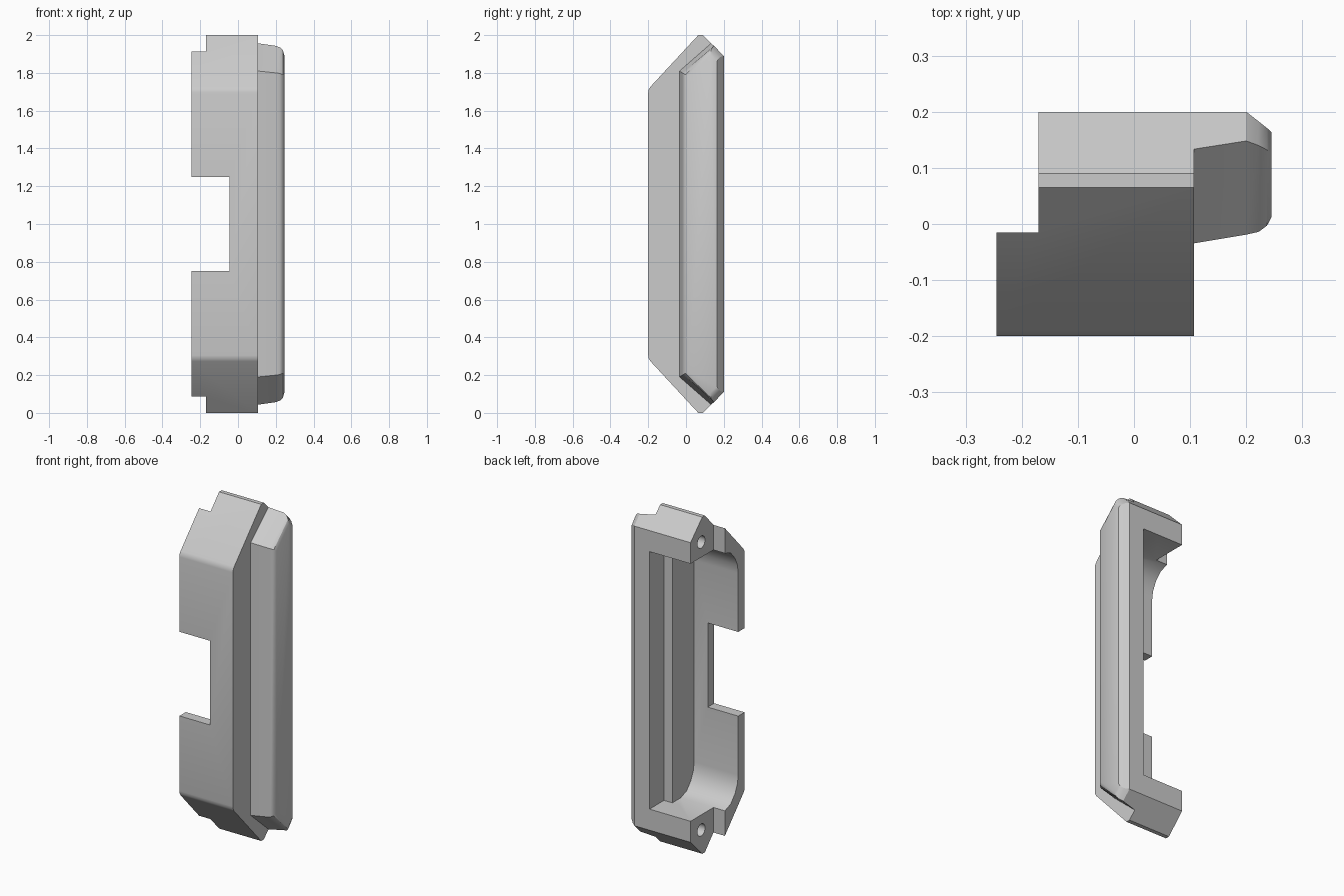
import bpy, bmesh, math
from mathutils import Matrix

cube = bpy.data.objects.get("Cube")
if cube:
    bpy.data.objects.remove(cube, do_unlink=True)

mat = bpy.data.materials.new("light_grey")
mat.use_nodes = True
GREY = (0.6, 0.6, 0.6, 1)
mat.diffuse_color = GREY
mat.node_tree.nodes["Principled BSDF"].inputs["Base Color"].default_value = GREY


def mirrored(upper):
    """Close a (y, z) half profile by mirroring it about mid height."""
    return upper + [(y, 2 - z) for y, z in reversed(upper)]


def loft(name, rings):
    """Skin a list of (x, half profile) sections."""
    bm = bmesh.new()
    loops = [[bm.verts.new((x, y, z)) for y, z in mirrored(half)] for x, half in rings]
    n = len(loops[0])
    for a, b in zip(loops, loops[1:]):
        for i in range(n):
            j = (i + 1) % n
            bm.faces.new((a[i], a[j], b[j], b[i]))
    bm.faces.new(loops[0])
    bm.faces.new(loops[-1])
    bmesh.ops.recalc_face_normals(bm, faces=bm.faces)
    mesh = bpy.data.meshes.new(name)
    bm.to_mesh(mesh)
    bm.free()
    obj = bpy.data.objects.new(name, mesh)
    bpy.context.collection.objects.link(obj)
    mesh.materials.append(mat)
    return obj


def prism(name, half, x0, x1):
    return loft(name, [(x0, half), (x1, half)])


def box(name, x0, x1, y0, y1, half_height):
    return prism(name, [(y0, 1 + half_height), (y1, 1 + half_height)], x0, x1)


def activate(obj):
    bpy.ops.object.select_all(action='DESELECT')
    obj.select_set(True)
    bpy.context.view_layer.objects.active = obj


def cut(target, cutter):
    cutter.hide_render = True
    mod = target.modifiers.new("cut", 'BOOLEAN')
    mod.operation = 'DIFFERENCE'
    mod.solver = 'EXACT'
    mod.object = cutter
    activate(target)
    bpy.ops.object.modifier_apply(modifier=mod.name)
    bpy.data.objects.remove(cutter, do_unlink=True)


# Main housing with sloped ends
body = prism("housing", [(-0.2, 1.695), (-0.197, 1.712), (-0.188, 1.727), (0.065, 2.0),
                         (0.09, 2.0), (0.2, 1.89)], -0.245, 0.107)

# Hollow behind the front plate, with rounded inner corners
cut(body, prism("cavity", [(-0.14, 1.6), (-0.133, 1.65), (-0.11, 1.7), (-0.07, 1.745),
                           (-0.015, 1.765), (0.3, 1.765)], -0.3, 0.045))
# Step along the rear of the inner wall
cut(body, box("wall_step", 0.0, 0.1, 0.064, 0.3, 0.765))
# Shortened end blocks
cut(body, box("end_trim", -0.3, -0.17, -0.015, 0.3, 1.2))
# Notch in the free edge of the front plate
cut(body, box("notch", -0.3, -0.045, -0.3, -0.05, 0.25))

# Screw holes in the end blocks
for z in (0.145, 1.855):
    bm = bmesh.new()
    bmesh.ops.create_cone(bm, cap_ends=True, segments=24, radius1=0.036, radius2=0.036, depth=0.3,
                          matrix=Matrix.Translation((-0.14, 0.1, z)) @ Matrix.Rotation(math.pi / 2, 4, 'Y'))
    mesh = bpy.data.meshes.new("screw_hole")
    bm.to_mesh(mesh)
    bm.free()
    mesh.materials.append(mat)
    hole = bpy.data.objects.new("screw_hole", mesh)
    bpy.context.collection.objects.link(hole)
    cut(body, hole)

# Raised side panel with tapered, softened edges
panel = loft("side_panel", [
    (0.104, [(-0.035, 1.81), (0.133, 1.957), (0.2, 1.89)]),
    (0.2, [(-0.019, 1.80), (0.148, 1.943), (0.2, 1.89)]),
    (0.222, [(-0.014, 1.797), (0.14, 1.935), (0.183, 1.885)]),
    (0.237, [(-0.003, 1.79), (0.132, 1.92), (0.171, 1.875)]),
    (0.245, [(0.012, 1.78), (0.128, 1.895), (0.164, 1.86)]),
])

for obj in (body, panel):
    activate(obj)
    bpy.ops.object.shade_smooth_by_angle(angle=math.radians(30))
